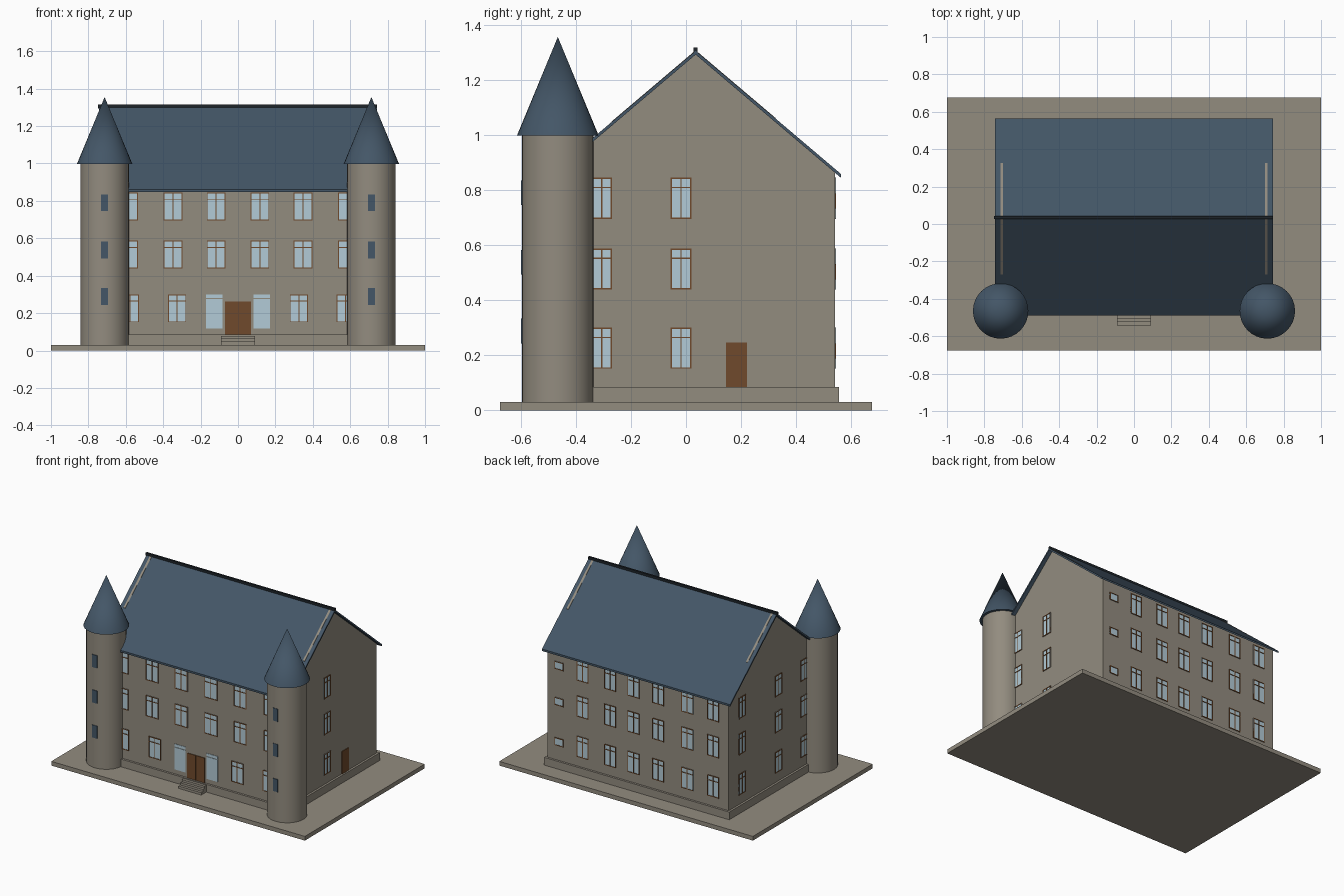
import bpy, bmesh, math
from mathutils import Matrix, Vector

if "Cube" in bpy.data.objects:
    bpy.data.objects.remove(bpy.data.objects["Cube"])


def mat(name, r, g, b):
    m = bpy.data.materials.new(name)
    m.diffuse_color = (r, g, b, 1)
    m.use_nodes = True
    m.node_tree.nodes["Principled BSDF"].inputs["Base Color"].default_value = m.diffuse_color
    return m


STONE = mat("grey stone", 0.29, 0.262, 0.213)
SLATE = mat("blue slate", 0.057, 0.093, 0.135)
GLASS = mat("pale glass", 0.45, 0.60, 0.68)
WOOD = mat("brown wood", 0.16, 0.068, 0.025)
DARK = mat("dark ridge", 0.013, 0.018, 0.023)

# Main measurements
WX, WF, WB = 0.715, -0.47, 0.54          # wall half width, front y, back y
RY, RZ, SLOPE = 0.035, 1.305, 0.848      # ridge and roof slope


def finish(name, bm, *mats):
    bmesh.ops.recalc_face_normals(bm, faces=bm.faces)
    me = bpy.data.meshes.new(name)
    bm.to_mesh(me)
    bm.free()
    for m in mats:
        me.materials.append(m)
    ob = bpy.data.objects.new(name, me)
    bpy.context.collection.objects.link(ob)
    return ob


def add_box(bm, lo, hi, M=Matrix(), mi=0):
    lo, hi = Vector(lo), Vector(hi)
    S = Matrix.Translation((lo + hi) / 2) @ Matrix.Diagonal((*(hi - lo), 1))
    vs = bmesh.ops.create_cube(bm, size=1, matrix=M @ S)["verts"]
    for f in {f for v in vs for f in v.link_faces}:
        f.material_index = mi


def box(name, lo, hi, m):
    bm = bmesh.new()
    add_box(bm, lo, hi)
    return finish(name, bm, m)


def extrude_x(name, pts, x0, x1, m):
    """Profile in (y, z) swept along x."""
    bm = bmesh.new()
    f = bm.faces.new([bm.verts.new((x0, y, z)) for y, z in pts])
    r = bmesh.ops.extrude_face_region(bm, geom=[f])
    vs = [e for e in r["geom"] if isinstance(e, bmesh.types.BMVert)]
    bmesh.ops.translate(bm, verts=vs, vec=(x1 - x0, 0, 0))
    return finish(name, bm, m)


def cone(name, x, y, z0, z1, r1, r2, m, n=32):
    bm = bmesh.new()
    bmesh.ops.create_cone(bm, cap_ends=True, segments=n, radius1=r1, radius2=r2, depth=z1 - z0,
                          matrix=Matrix.Translation((x, y, (z0 + z1) / 2)))
    ob = finish(name, bm, m)
    bpy.context.view_layer.objects.active = ob
    ob.select_set(True)
    bpy.ops.object.shade_smooth_by_angle(angle=math.radians(30))
    ob.select_set(False)
    return ob


def roof_z(y):
    return RZ - SLOPE * abs(y - RY)


# Ground slab, plinth and walls
box("base_slab", (-1, -0.675, 0), (1, 0.675, 0.03), STONE)
box("plinth", (-WX - 0.015, WF - 0.015, 0.03), (WX + 0.015, WB + 0.015, 0.085), STONE)
extrude_x("walls", [(WF, 0.08), (WB, 0.08), (WB, roof_z(WB) - 0.012), (RY, RZ - 0.012),
                    (WF, roof_z(WF) - 0.012)], -WX, WX, STONE)

# Roof slab, ridge cap and gable strips showing through the roof
F, B, T = -0.488, 0.563, 0.014
extrude_x("roof", [(F, roof_z(F)), (RY, RZ), (B, roof_z(B)), (B, roof_z(B) - T),
                   (RY, RZ - T), (F, roof_z(F) - T)], -0.742, 0.742, SLATE)
box("ridge_cap", (-0.748, RY - 0.007, 1.295), (0.742, RY + 0.007, 1.316), DARK)
for s, side in ((-1, "left"), (1, "right")):
    for y, end in ((-0.27, "front"), (0.325, "back")):
        y0 = RY + math.copysign(0.008, y)
        extrude_x(f"{side}_{end}_gable_strip",
                  [(y0, roof_z(y0) - 0.005), (y0, roof_z(y0) + 0.002),
                   (y, roof_z(y) + 0.002), (y, roof_z(y) - 0.005)],
                  s * 0.70, s * WX, STONE)

# Corner towers with slit windows and pointed roofs
for s, side in ((-1, "left"), (1, "right")):
    x, y = s * 0.713, -0.465
    cone(f"{side}_tower", x, y, 0.03, 1.0, 0.13, 0.13, STONE)
    cone(f"{side}_tower_roof", x, y, 0.998, 1.355, 0.148, 0, SLATE)
    bm = bmesh.new()
    for z in (0.288, 0.538, 0.79):
        add_box(bm, (x - 0.019, y - 0.133, z - 0.045), (x + 0.019, y - 0.125, z + 0.045))
    finish(f"{side}_tower_windows", bm, SLATE)


def wall_frame(origin, angle):
    """Local x runs along the wall, local -y points outward."""
    return Matrix.Translation(origin) @ Matrix.Rotation(math.radians(angle), 4, 'Z')


FRONT = wall_frame((0, WF, 0), 0)
BACK = wall_frame((0, WB, 0), 180)
RIGHT = wall_frame((WX, 0, 0), 90)
LEFT = wall_frame((-WX, 0, 0), -90)


def add_window(bm, M, u, z, w, h, bars=True):
    """Glass plate with a thin wooden frame, mullion and transom."""
    t = 0.005
    u0, u1, z0, z1 = u - w / 2, u + w / 2, z - h / 2, z + h / 2
    add_box(bm, (u0, -0.002, z0), (u1, 0.004, z1), M, 0)
    for a, b in ((u0, u0 + t), (u1 - t, u1)):
        add_box(bm, (a, -0.005, z0), (b, 0.002, z1), M, 1)
    for a, b in ((z0, z0 + t), (z1 - t, z1)):
        add_box(bm, (u0, -0.005, a), (u1, 0.002, b), M, 1)
    if bars:
        add_box(bm, (u - t / 2, -0.005, z0), (u + t / 2, 0.002, z1), M, 1)
        zt = z1 - h * 0.24
        add_box(bm, (u0, -0.005, zt - t / 2), (u1, 0.002, zt + t / 2), M, 1)


ROWS = (0.226, 0.513, 0.77)


def windows(name, M, cols, w, rows=ROWS, h=0.149, bars=True):
    bm = bmesh.new()
    for z in rows:
        for u in cols:
            add_window(bm, M, u, z, w, h, bars)
    finish(name, bm, GLASS, WOOD)


# Windows on each wall
windows("front_upper_windows", FRONT, (-0.584, -0.348, -0.117, 0.117, 0.348, 0.584), 0.1, ROWS[1:])
windows("front_ground_windows", FRONT, (-0.578, -0.325, 0.325, 0.575), 0.096, ROWS[:1])
windows("right_windows", RIGHT, (-0.306, -0.018), 0.076)
windows("left_windows", LEFT, (0.306, 0.018, -0.39), 0.076)
windows("back_windows", BACK, (-0.435, -0.22, -0.035, 0.16, 0.39, 0.593), 0.092)
windows("back_small_windows", BACK, (-0.622,), 0.07, [z - 0.01 for z in ROWS], 0.055, False)

# Tall panes either side of the entrance
bm = bmesh.new()
for s in (-1, 1):
    add_box(bm, (s * 0.127 - 0.044, -0.003, 0.118), (s * 0.127 + 0.044, 0.004, 0.276), FRONT)
    add_box(bm, (s * 0.127 - 0.044, -0.003, 0.28), (s * 0.127 + 0.044, 0.004, 0.30), FRONT)
finish("entrance_side_panes", bm, GLASS)

# Front double door and right side door
bm = bmesh.new()
for a, b in ((-0.07, -0.001), (0.001, 0.07)):
    add_box(bm, (a, -0.005, 0.085), (b, 0.004, 0.262), FRONT)
finish("front_door", bm, WOOD)
bm = bmesh.new()
add_box(bm, (0.145, -0.004, 0.085), (0.221, 0.004, 0.246), RIGHT)
finish("side_door", bm, WOOD)

# Entrance steps
bm = bmesh.new()
for i in range(3):
    add_box(bm, (-0.09, -0.542 + 0.019 * i, 0.03), (0.09, -0.48, 0.047 + 0.016 * i))
finish("entrance_steps", bm, STONE)
